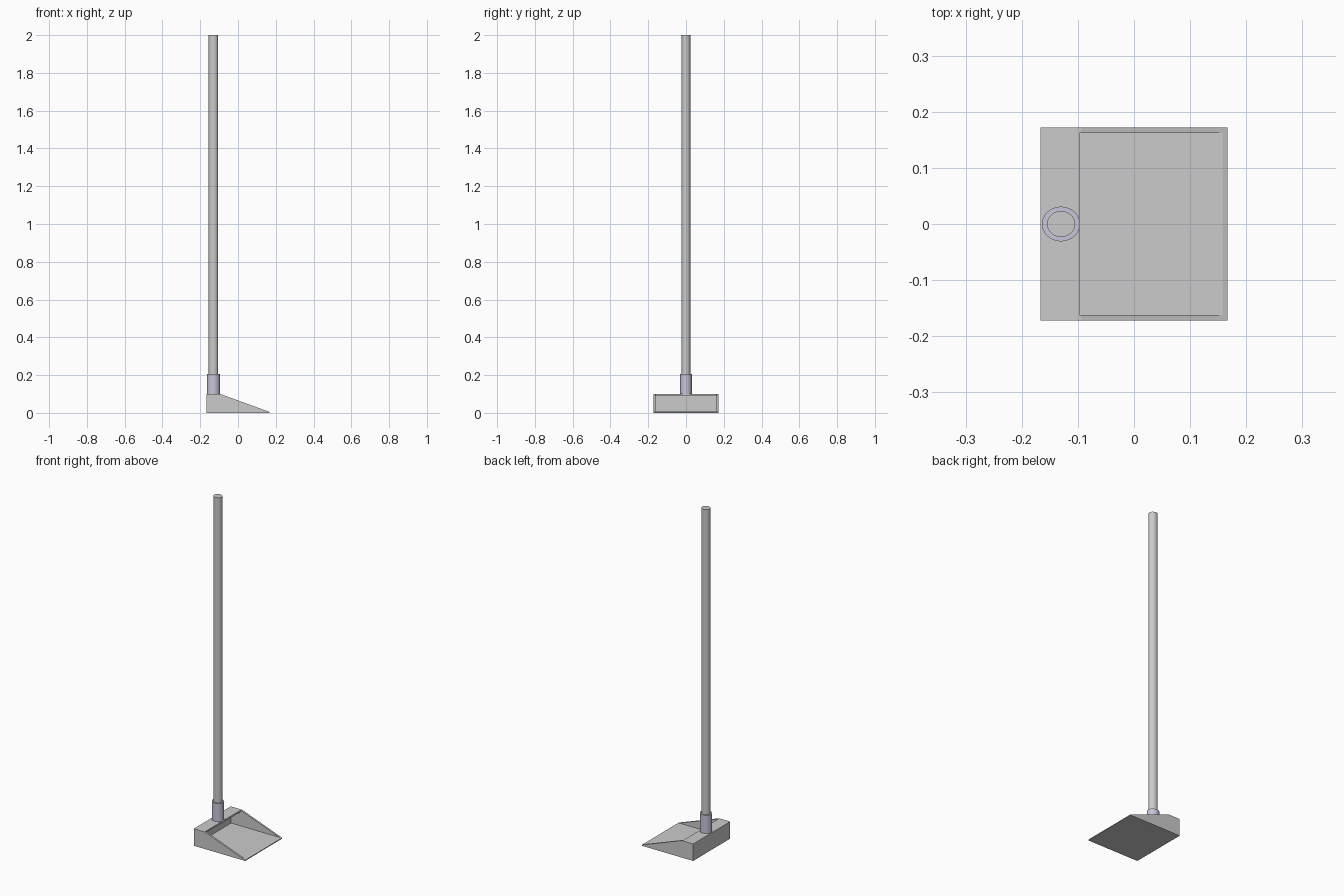
import bpy, bmesh, math

if "Cube" in bpy.data.objects:
    bpy.data.objects.remove(bpy.data.objects["Cube"])


def extrude_profile(name, points, half_width):
    """Extrude an XZ outline symmetrically along Y."""
    bm = bmesh.new()
    face = bm.faces.new([bm.verts.new((x, -half_width, z)) for x, z in points])
    ext = bmesh.ops.extrude_face_region(bm, geom=[face])
    verts = [v for v in ext["geom"] if isinstance(v, bmesh.types.BMVert)]
    bmesh.ops.translate(bm, verts=verts, vec=(0, 2 * half_width, 0))
    bmesh.ops.recalc_face_normals(bm, faces=bm.faces)
    mesh = bpy.data.meshes.new(name)
    bm.to_mesh(mesh)
    bm.free()
    obj = bpy.data.objects.new(name, mesh)
    bpy.context.collection.objects.link(obj)
    return obj


def tube(name, rx, ry, z0, z1):
    """Upright, slightly oval cylinder on the handle axis."""
    bpy.ops.mesh.primitive_cylinder_add(vertices=40, radius=1, depth=z1 - z0,
                                        location=(-0.13, 0, (z0 + z1) / 2))
    obj = bpy.context.object
    obj.name = name
    obj.scale = (rx, ry, 1)
    bpy.ops.object.transform_apply(location=False, rotation=False, scale=True)
    bpy.ops.object.shade_smooth_by_angle(angle=math.radians(35))
    return obj


# Wedge-shaped pan body with a flat hood at the back
pan = extrude_profile("dustpan", [(-0.167, 0), (0.167, 0), (0.167, 0.005),
                                  (-0.094, 0.1), (-0.167, 0.1)], 0.172)

# Hollow interior, leaving floor, side walls, back wall and hood
cutter = extrude_profile("pan_cutter", [(-0.158, 0.008), (0.3, 0.008), (0.3, 0.3),
                                        (-0.097, 0.3), (-0.097, 0.09), (-0.158, 0.09)], 0.162)
cut = pan.modifiers.new("hollow", 'BOOLEAN')
cut.operation = 'DIFFERENCE'
cut.solver = 'EXACT'
cut.object = cutter
bpy.context.view_layer.objects.active = pan
pan.select_set(True)
bpy.ops.object.modifier_apply(modifier=cut.name)
bpy.data.objects.remove(cutter)

# Handle socket
socket = tube("handle_socket", 0.034, 0.031, 0.1, 0.207)
mat = bpy.data.materials.new("socket_violet_grey")
mat.diffuse_color = (0.58, 0.56, 0.7, 1)
mat.use_nodes = True
mat.node_tree.nodes["Principled BSDF"].inputs["Base Color"].default_value = mat.diffuse_color
socket.data.materials.append(mat)

# Long handle
tube("handle", 0.025, 0.023, 0.15, 2.0)
